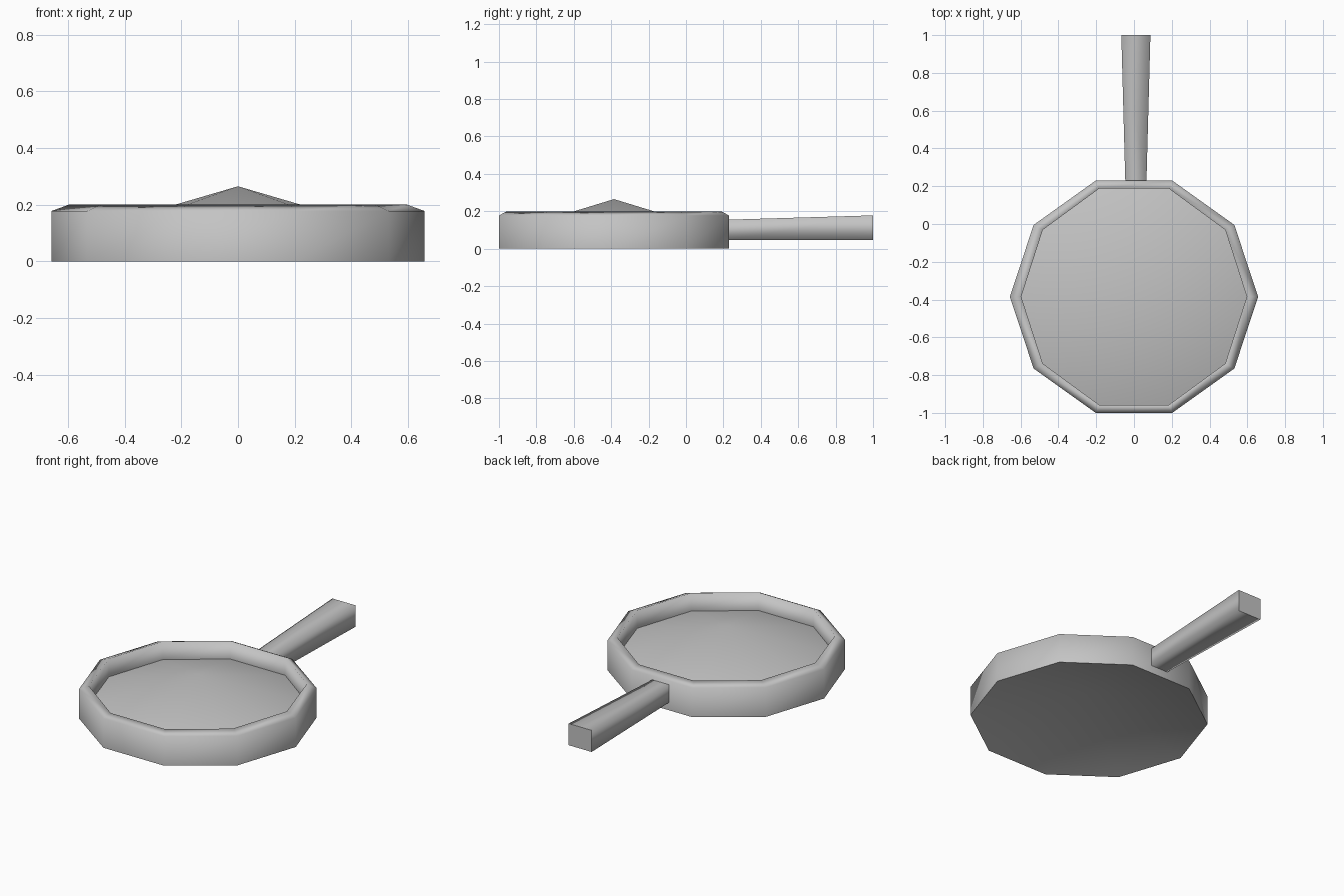
import bpy
import bmesh
from math import cos, sin, pi

if "Cube" in bpy.data.objects:
    bpy.data.objects.remove(bpy.data.objects["Cube"], do_unlink=True)

# One plain metal colour
grey = bpy.data.materials.new("grey_metal")
grey.use_nodes = True
colour = (0.55, 0.55, 0.55, 1)
grey.diffuse_color = colour
grey.node_tree.nodes["Principled BSDF"].inputs["Base Color"].default_value = colour


def finish(bm, name):
    bmesh.ops.recalc_face_normals(bm, faces=bm.faces)
    for f in bm.faces:
        f.smooth = True
    mesh = bpy.data.meshes.new(name)
    bm.to_mesh(mesh)
    bm.free()
    mesh.materials.append(grey)
    obj = bpy.data.objects.new(name, mesh)
    bpy.context.collection.objects.link(obj)
    return obj


def bridge(bm, a, b):
    n = len(a)
    for i in range(n):
        j = (i + 1) % n
        bm.faces.new((a[i], a[j], b[j], b[i]))


def fan(bm, ring, z):
    tip = bm.verts.new((0, CENTRE_Y, z))
    for i, v in enumerate(ring):
        bm.faces.new((ring[i - 1], v, tip))


def sharpen(bm, ring):
    for i, v in enumerate(ring):
        bm.edges.get((v, ring[i - 1])).smooth = False


# Pan: ten-sided wall with a sloped lip; floor and underside both rise to a centre point
SIDES = 10
CENTRE_Y = -0.385
profile = [(0.657, 0.646, 0), (0.657, 0.646, 0.178), (0.597, 0.602, 0.2), (0.597, 0.602, 0.09)]
bm = bmesh.new()
rings = [[bm.verts.new((rx * cos(2 * pi * i / SIDES),
                        CENTRE_Y + ry * sin(2 * pi * i / SIDES), z))
          for i in range(SIDES)] for rx, ry, z in profile]
for lower, upper in zip(rings, rings[1:]):
    bridge(bm, lower, upper)
fan(bm, rings[0], 0.175)
fan(bm, rings[-1], 0.265)
sharpen(bm, rings[0])
sharpen(bm, rings[-1])
finish(bm, "pan")

# Handle: four-sided bar that widens toward its free end
bm = bmesh.new()
ends = []
for y, half, top in [(0.225, 0.056, 0.155), (1, 0.077, 0.178)]:
    ends.append([bm.verts.new((0.01 + x, y, z)) for x, z in
                 [(-half, 0.047), (half, 0.047), (half, top), (-half, top)]])
bridge(bm, *ends)
for ring in ends:
    bm.faces.new(ring)
    sharpen(bm, ring)
finish(bm, "handle")
